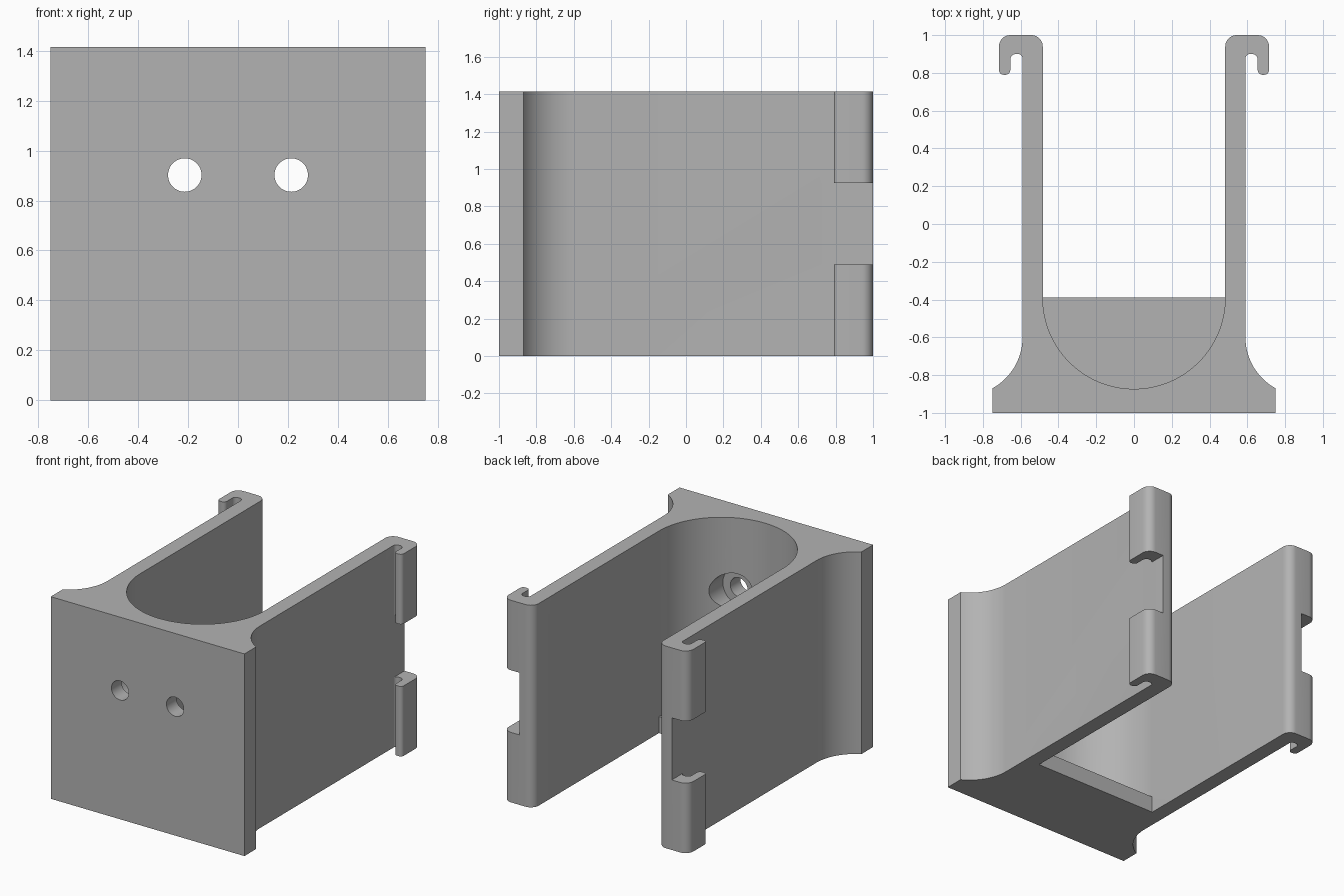
import bpy, bmesh
from math import cos, sin, pi, radians
from mathutils import Vector, Matrix

cube = bpy.data.objects.get("Cube")
if cube:
    bpy.data.objects.remove(cube)

HEIGHT = 1.415
WALL_IN, WALL_OUT = 0.483, 0.59

grey = bpy.data.materials.new("plain grey")
grey.use_nodes = True
grey.diffuse_color = (0.45, 0.45, 0.45, 1)
grey.node_tree.nodes["Principled BSDF"].inputs["Base Color"].default_value = (0.45, 0.45, 0.45, 1)


def make_object(name, bm):
    bmesh.ops.recalc_face_normals(bm, faces=bm.faces)
    mesh = bpy.data.meshes.new(name)
    bm.to_mesh(mesh)
    bm.free()
    obj = bpy.data.objects.new(name, mesh)
    mesh.materials.append(grey)
    bpy.context.collection.objects.link(obj)
    return obj


def extrude_profile(name, points, z0, z1):
    bm = bmesh.new()
    face = bm.faces.new([bm.verts.new((x, y, z0)) for x, y in points])
    ext = bmesh.ops.extrude_face_region(bm, geom=[face])["geom"]
    bmesh.ops.translate(bm, vec=(0, 0, z1 - z0),
                        verts=[v for v in ext if isinstance(v, bmesh.types.BMVert)])
    return make_object(name, bm)


def box(name, x0, x1, y0, y1, z0, z1):
    return extrude_profile(name, [(x0, y0), (x1, y0), (x1, y1), (x0, y1)], z0, z1)


def rod(name, x, z, radius, y0, y1):
    bm = bmesh.new()
    bmesh.ops.create_cone(bm, cap_ends=True, segments=48, radius1=radius, radius2=radius,
                          depth=y1 - y0, matrix=Matrix.Translation((x, (y0 + y1) / 2, z))
                          @ Matrix.Rotation(pi / 2, 4, "X"))
    return make_object(name, bm)


def arc(cx, cy, r, a0, a1, n):
    angles = [radians(a0 + (a1 - a0) * i / n) for i in range(n + 1)]
    return [(cx + r * cos(a), cy + r * sin(a)) for a in angles]


def rounded(prev, corner, nxt, r, n=8):
    p = Vector(corner)
    d1 = (Vector(prev) - p).normalized()
    d2 = (Vector(nxt) - p).normalized()
    c = p + r * (d1 + d2)
    return [tuple(c - r * (d2 * cos(t) + d1 * sin(t)))
            for t in (pi / 2 * i / n for i in range(n + 1))]


def boolean(target, cutter, operation):
    mod = target.modifiers.new(operation.title(), "BOOLEAN")
    mod.operation, mod.solver, mod.object = operation, "EXACT", cutter
    bpy.context.view_layer.objects.active = target
    bpy.ops.object.modifier_apply(modifier=mod.name)
    bpy.data.objects.remove(cutter)


# Half outline: flared foot, outer wall, hook, then the round cradle
half = [(0.75, -1), (0.75, -0.87)]
half += arc(0.898, -0.6, 0.308, -118.7, -180, 16)[1:]
hook = [(WALL_OUT, 0, 0), (WALL_OUT, 0.9, 0.025), (0.655, 0.9, 0.03), (0.655, 0.79, 0.025),
        (0.715, 0.79, 0.025), (0.715, 1, 0.06), (WALL_IN, 1, 0.06), (WALL_IN, 0, 0)]
for a, b, c in zip(hook, hook[1:], hook[2:]):
    half += rounded(a[:2], b[:2], c[:2], b[2])
half += arc(0, -0.39, WALL_IN, 0, -90, 32)
mirrored = [(-x, y) for x, y in reversed(half[:-1])]
bracket = extrude_profile("bracket", half + mirrored, 0, HEIGHT)

# Thin floor across the cradle
boolean(bracket, box("floor", -0.53, 0.53, -0.93, -0.39, 0, 0.115), "UNION")

# Hook gaps and counterbored screw holes on both sides
for side in (-1, 1):
    x0, x1 = sorted((side * WALL_OUT, side * 0.9))
    boolean(bracket, box("hook_gap", x0, x1, 0.7, 1.1, 0.49, 0.925), "DIFFERENCE")
    boolean(bracket, rod("screw_hole", side * 0.213, 0.902, 0.067, -1.1, -0.6), "DIFFERENCE")
    boolean(bracket, rod("counterbore", side * 0.213, 0.902, 0.125, -0.89, -0.5), "DIFFERENCE")

bpy.ops.object.select_all(action="DESELECT")
bracket.select_set(True)
bpy.context.view_layer.objects.active = bracket
bpy.ops.object.shade_smooth_by_angle(angle=radians(30))
